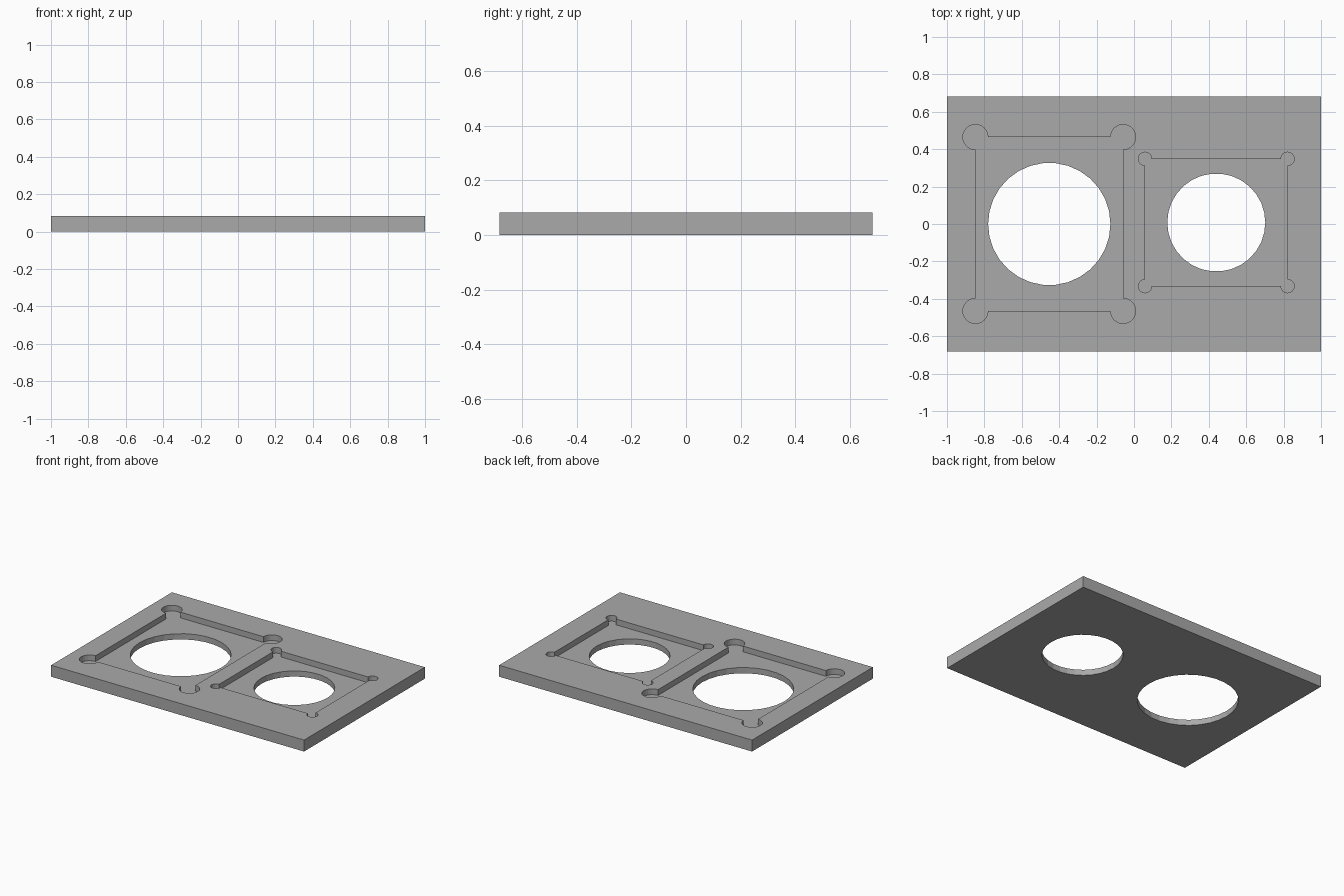
import bpy
import bmesh
from math import cos, sin, radians, tau

if "Cube" in bpy.data.objects:
    bpy.data.objects.remove(bpy.data.objects["Cube"], do_unlink=True)

THICK, FLOOR = 0.082, 0.041

grey = bpy.data.materials.new("plain_grey")
grey.use_nodes = True
COLOUR = (0.4, 0.4, 0.4, 1)
grey.diffuse_color = COLOUR
grey.node_tree.nodes["Principled BSDF"].inputs["Base Color"].default_value = COLOUR


def prism(name, outline, z0, z1):
    """Extrude a flat outline from z0 up to z1."""
    bm = bmesh.new()
    base = bm.faces.new([bm.verts.new((x, y, z0)) for x, y in outline])
    top = bmesh.ops.extrude_face_region(bm, geom=[base])["geom"]
    verts = [v for v in top if isinstance(v, bmesh.types.BMVert)]
    bmesh.ops.translate(bm, verts=verts, vec=(0, 0, z1 - z0))
    bmesh.ops.recalc_face_normals(bm, faces=bm.faces)
    mesh = bpy.data.meshes.new(name)
    bm.to_mesh(mesh)
    bm.free()
    mesh.materials.append(grey)
    obj = bpy.data.objects.new(name, mesh)
    bpy.context.collection.objects.link(obj)
    return obj


def circle(cx, cy, r, sides):
    return [(cx + r * cos(tau * i / sides), cy + r * sin(tau * i / sides))
            for i in range(sides)]


def pocket(cx, cy, hx, hy, r, steps):
    """Rectangle whose corners swell into three-quarter circles."""
    pts = []
    for q, (sx, sy) in enumerate([(1, 1), (-1, 1), (-1, -1), (1, -1)]):
        for i in range(steps + 1):
            a = radians(90 * q - 90 + 270 * i / steps)
            pts.append((cx + sx * hx + r * cos(a), cy + sy * hy + r * sin(a)))
    return pts


def cut(target, cutter):
    cutter.hide_render = True
    mod = target.modifiers.new("cut", "BOOLEAN")
    mod.operation, mod.solver, mod.object = "DIFFERENCE", "EXACT", cutter
    bpy.context.view_layer.objects.active = target
    bpy.ops.object.modifier_apply(modifier=mod.name)
    bpy.data.objects.remove(cutter, do_unlink=True)


# Base plate
plate = prism("mounting_plate",
              [(-1, -0.682), (1, -0.682), (1, 0.682), (-1, 0.682)], 0, THICK)

# Shallow pockets with relieved corners: left one large, right one small
cut(plate, prism("large_pocket", pocket(-0.453, 0, 0.395, 0.465, 0.067, 18), FLOOR, 0.2))
cut(plate, prism("small_pocket", pocket(0.44, 0.008, 0.381, 0.34, 0.036, 12), FLOOR, 0.2))

# Round through holes
cut(plate, prism("large_hole", circle(-0.453, 0, 0.327, 30), -0.1, 0.2))
cut(plate, prism("small_hole", circle(0.44, 0.008, 0.262, 30), -0.1, 0.2))
